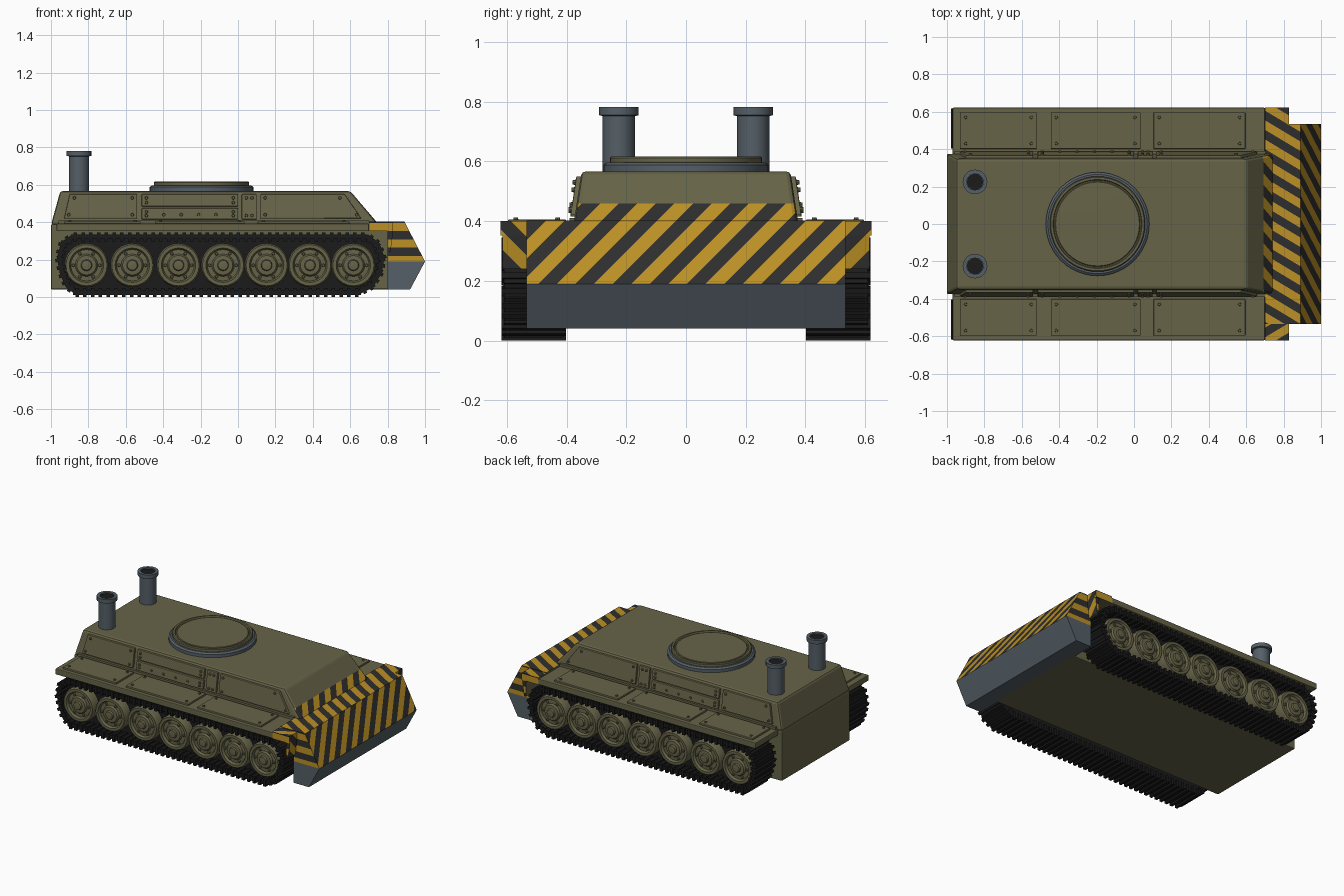
import bpy, bmesh, math
from mathutils import Vector, Matrix

cube = bpy.data.objects.get("Cube")
if cube:
    bpy.data.objects.remove(cube)


def material(name, r, g, b):
    m = bpy.data.materials.new(name)
    m.use_nodes = True
    m.diffuse_color = (r, g, b, 1)
    bsdf = next(n for n in m.node_tree.nodes if n.type == 'BSDF_PRINCIPLED')
    bsdf.inputs["Base Color"].default_value = (r, g, b, 1)
    bsdf.inputs["Roughness"].default_value = 0.7
    return m


OLIVE = material("olive paint", 0.135, 0.127, 0.065)
STEEL = material("blue grey steel", 0.09, 0.115, 0.135)
YELLOW = material("hazard yellow", 0.50, 0.28, 0.018)
DARK = material("hazard black", 0.027, 0.027, 0.027)
RUBBER = material("track black", 0.011, 0.011, 0.011)


def finish(name, bm, mats, mirror=False, smooth=False):
    bmesh.ops.recalc_face_normals(bm, faces=bm.faces[:])
    mesh = bpy.data.meshes.new(name)
    bm.to_mesh(mesh)
    bm.free()
    for m in mats:
        mesh.materials.append(m)
    ob = bpy.data.objects.new(name, mesh)
    bpy.context.collection.objects.link(ob)
    if smooth:
        bpy.ops.object.select_all(action='DESELECT')
        ob.select_set(True)
        bpy.context.view_layer.objects.active = ob
        bpy.ops.object.shade_smooth_by_angle(angle=math.radians(35))
    if mirror:
        mod = ob.modifiers.new("mirror", 'MIRROR')
        mod.use_axis = (False, True, False)
    return ob


def paint_hazard(bm, region, half=0.044):
    """Cut stripes into the chosen faces; slots 1 and 2 alternate."""
    rules = [(lambda n: n.z > 0.9, (0.6, 1, 0)),
             (lambda n: n.x > 0.3, (0, 1, -1)),
             (lambda n: abs(n.y) > 0.7, (0, 0, 1))]
    for facing, axis in rules:
        d = Vector(axis).normalized()
        for f in bm.faces:
            if facing(f.normal) and region(f):
                f.material_index = 9
        for k in range(-30, 31):
            faces = [f for f in bm.faces if f.material_index == 9]
            geom = set(faces)
            for f in faces:
                geom.update(f.edges, f.verts)
            if faces:
                bmesh.ops.bisect_plane(bm, geom=list(geom), plane_co=d * half * k, plane_no=d)
        for f in bm.faces:
            if f.material_index == 9:
                f.material_index = 1 + math.floor(f.calc_center_median().dot(d) / half) % 2
        bm.normal_update()


def prism(name, pts, y0, y1, mats, lean=0, bevel=0, mirror=False, region=None, cut_z=None):
    """Extrude an x-z profile from y0 to y1, leaning inward with height."""
    bm = bmesh.new()
    rows = []
    for y in (y0, y1):
        s = 1 if y > 0 else -1
        rows.append([bm.verts.new((x, y - s * lean * (z - 0.4), z)) for x, z in pts])
    a, b = rows
    bm.faces.new(a)
    bm.faces.new(b[::-1])
    for i in range(len(pts)):
        j = (i + 1) % len(pts)
        bm.faces.new((a[i], a[j], b[j], b[i]))
    bmesh.ops.recalc_face_normals(bm, faces=bm.faces[:])
    if bevel:
        bmesh.ops.bevel(bm, geom=bm.edges[:], offset=bevel, segments=2, profile=0.5, affect='EDGES')
    if cut_z:
        bmesh.ops.bisect_plane(bm, geom=bm.verts[:] + bm.edges[:] + bm.faces[:],
                               plane_co=(0, 0, cut_z), plane_no=(0, 0, 1))
    bm.normal_update()
    if region:
        paint_hazard(bm, region)
    return finish(name, bm, mats, mirror)


def box(x0, x1, z0, z1):
    return [(x0, z0), (x1, z0), (x1, z1), (x0, z1)]


def add_lathe(bm, profile, at, axis, segs):
    """Spin (radius, height) pairs around z or y at a point."""
    rings = []
    for r, h in profile:
        ring = []
        for i in range(segs):
            t = math.tau * i / segs
            c, s = r * math.cos(t), r * math.sin(t)
            p = Vector((c, s, h)) if axis == 'z' else Vector((c, h, s))
            ring.append(bm.verts.new(p + Vector(at)))
        rings.append(ring)
    for a, b in zip(rings, rings[1:]):
        for i in range(segs):
            j = (i + 1) % segs
            bm.faces.new((a[i], a[j], b[j], b[i]))
    bm.faces.new(rings[0])
    bm.faces.new(rings[-1])


def lathe(name, profile, spots, axis, mat, segs=32, mirror=False):
    bm = bmesh.new()
    for at in spots:
        add_lathe(bm, profile, at, axis, segs)
    return finish(name, bm, [mat], mirror, smooth=True)


HAZARD = [OLIVE, YELLOW, DARK]

# Hull
prism("lower_hull", box(-1, 0.82, 0.04, 0.39), -0.375, 0.375, [OLIVE], bevel=0.008)
prism("upper_hull", [(-1, 0.385), (-0.95, 0.567), (0.6, 0.567), (0.755, 0.385)],
      -0.375, 0.375, HAZARD, lean=0.15, bevel=0.015, cut_z=0.46,
      region=lambda f: f.normal.x > 0.3 and f.calc_center_median().z < 0.46)
prism("hull_rail", box(-0.96, 0.7, 0.385, 0.41), 0.36, 0.39, [OLIVE], mirror=True)

# Striped nose over a steel lower blade
prism("nose", [(0.8, 0.04), (0.92, 0.04), (1, 0.19), (0.89, 0.403), (0.8, 0.403)],
      -0.535, 0.535, [STEEL, YELLOW, DARK], cut_z=0.19,
      region=lambda f: f.calc_center_median().z > 0.19)
prism("nose_deck", box(0.7, 0.8, 0.355, 0.403), -0.535, 0.535, HAZARD, region=lambda f: True)

# Fenders
prism("fender", box(-0.97, 0.7, 0.352, 0.393), 0.36, 0.622, [OLIVE], bevel=0.005, mirror=True)
prism("fender_tip", box(0.7, 0.83, 0.352, 0.4), 0.535, 0.622, HAZARD, mirror=True,
      region=lambda f: True)
prism("front_flap", [(0.8, 0.24), (0.815, 0.24), (0.83, 0.355), (0.8, 0.355)], 0.535, 0.615,
      HAZARD, mirror=True, region=lambda f: True)

# Fender lids, side panels and their rivets
rivets = bmesh.new()


def rivet(x, y, z, side):
    rot = Matrix.Rotation(-math.pi / 2, 4, 'X') if side else Matrix()
    bmesh.ops.create_cone(rivets, cap_ends=True, segments=8, radius1=0.01, radius2=0.007,
                          depth=0.014, matrix=Matrix.Translation((x, y, z)) @ rot)


for n, (x0, x1) in enumerate([(-0.93, -0.52), (-0.445, 0.035), (0.105, 0.595)]):
    prism(f"fender_lid_{n + 1}", box(x0, x1, 0.385, 0.405), 0.402, 0.597, [OLIVE],
          bevel=0.003, mirror=True)
    for x in (x0 + 0.03, x1 - 0.03):
        for y in (0.43, 0.57):
            rivet(x, y, 0.406, False)

LEAN = 0.15
panels = {
    "rear_side_panel": [(-0.93, 0.42), (-0.54, 0.42), (-0.54, 0.55), (-0.9, 0.55)],
    "upper_side_panel": box(-0.515, 0.0, 0.485, 0.55),
    "lower_side_panel": box(-0.515, 0.0, 0.415, 0.475),
    "narrow_side_panel": box(0.02, 0.1, 0.415, 0.55),
    "front_side_panel": [(0.12, 0.42), (0.66, 0.42), (0.57, 0.55), (0.12, 0.55)],
}
for name, pts in panels.items():
    prism(name, pts, 0.355, 0.39, [OLIVE], lean=LEAN, bevel=0.004, mirror=True)
    cx = sum(p[0] for p in pts) / 4
    cz = sum(p[1] for p in pts) / 4
    for x, z in pts:
        rx = x + math.copysign(0.025, cx - x)
        rz = z + math.copysign(0.02, cz - z)
        rivet(rx, 0.392 - LEAN * (rz - 0.4), rz, True)
for i in range(1, 5):
    rivet(-0.49 + i * 0.093, 0.385, 0.44, True)
finish("rivets", rivets, [OLIVE], mirror=True)

# Roof hatch
hatch = [(-0.195, 0, 0)]
lathe("hatch_ring", [(0.277, 0.56), (0.277, 0.588), (0.265, 0.597), (0.2, 0.597)], hatch, 'z', STEEL, 48)
lathe("hatch_rim", [(0.255, 0.59), (0.255, 0.612), (0.25, 0.617), (0.238, 0.617), (0.234, 0.609),
                    (0.228, 0.609), (0.224, 0.614), (0.05, 0.616)], hatch, 'z', OLIVE, 48)

# Exhaust stacks
stacks = [(-0.85, 0.225, 0)]
lathe("exhaust_stack", [(0.054, 0.55), (0.054, 0.752), (0.066, 0.755), (0.066, 0.782),
                        (0.045, 0.782), (0.045, 0.77)], stacks, 'z', STEEL, 20, True)
lathe("exhaust_opening", [(0.045, 0.768), (0.045, 0.774)], stacks, 'z', RUBBER, 10, True)

# Tracks: a dark core ringed with links
path = [(-0.86, 0.024), (0.64, 0.024), (0.71, 0.06), (0.755, 0.13), (0.77, 0.21), (0.745, 0.28),
        (0.69, 0.322), (-0.88, 0.322), (-0.935, 0.285), (-0.955, 0.21), (-0.94, 0.13), (-0.91, 0.06)]
prism("track_core", path, 0.41, 0.535, [RUBBER], mirror=True)
loop = [Vector((x, 0.51, z)) for x, z in path]
segments = list(zip(loop, loop[1:] + loop[:1]))
total = sum((b - a).length for a, b in segments)
count = 92
pitch = total / count
links = bmesh.new()
for i in range(count):
    s = i * pitch
    for a, b in segments:
        if s <= (b - a).length:
            break
        s -= (b - a).length
    d = (b - a).normalized()
    turn = Matrix.Translation(a + d * s) @ Matrix.Rotation(math.atan2(-d.z, d.x), 4, 'Y')
    for size in ((pitch * 1.1, 0.2, 0.026), (pitch * 0.45, 0.215, 0.048)):
        bmesh.ops.create_cube(links, size=1, matrix=turn @ Matrix.Diagonal((*size, 1)))
finish("track_links", links, [RUBBER], mirror=True)

# Road wheels with hub bolts
wheel_x = [-0.81, -0.565, -0.318, -0.08, 0.153, 0.385, 0.617]
spots = [(x, 0.5, 0.17) for x in wheel_x]
lathe("road_wheels", [(0.115, 0.0), (0.118, 0.085), (0.11, 0.1), (0.092, 0.1), (0.084, 0.084),
                      (0.06, 0.086), (0.052, 0.098), (0.03, 0.1), (0.026, 0.112), (0.01, 0.114)],
      spots, 'y', OLIVE, 24, True)
bolts = [(x + 0.071 * math.cos(k * math.tau / 6), 0.585, 0.17 + 0.071 * math.sin(k * math.tau / 6))
         for x in wheel_x for k in range(6)]
lathe("wheel_bolts", [(0.009, 0), (0.009, 0.006), (0.006, 0.01)], bolts, 'y', OLIVE, 8, True)
